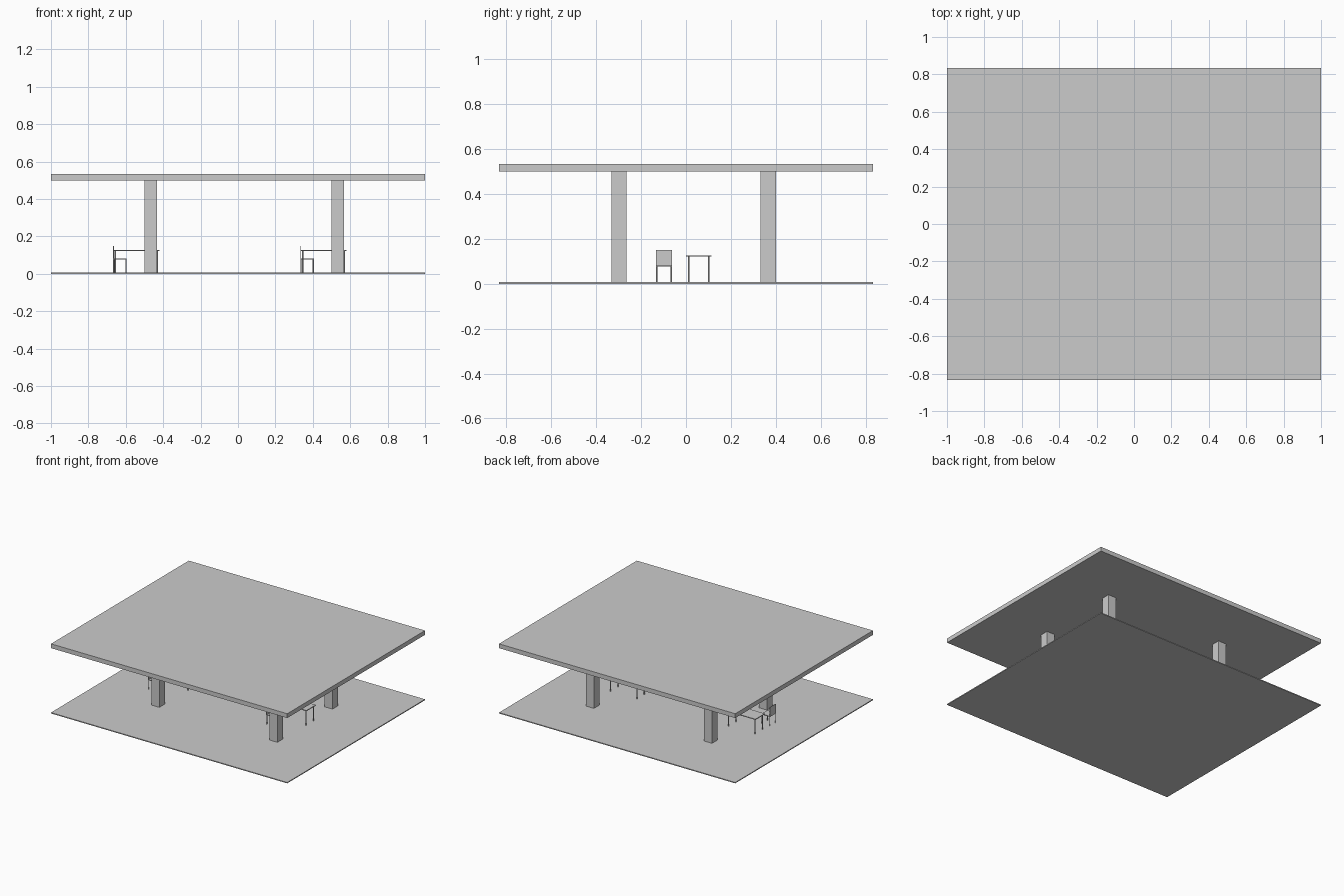
import bpy

if "Cube" in bpy.data.objects:
    bpy.data.objects.remove(bpy.data.objects["Cube"])

grey = bpy.data.materials.new("light_grey")
grey.diffuse_color = (0.6, 0.6, 0.6, 1)
grey.use_nodes = True
grey.node_tree.nodes["Principled BSDF"].inputs["Base Color"].default_value = grey.diffuse_color
FLOOR = 0.007


def box(name, x, y, z):
    """Box from (min, max) ranges on each axis."""
    ranges = (x, y, z)
    bpy.ops.mesh.primitive_cube_add(size=1, location=[(a + b) / 2 for a, b in ranges])
    ob = bpy.context.object
    ob.name = name
    ob.scale = [b - a for a, b in ranges]
    bpy.ops.object.transform_apply(location=False, rotation=False, scale=True)
    ob.data.materials.append(grey)
    return ob


def legs(name, xs, ys, top, radius):
    """Four slim round legs standing on the floor."""
    for x in xs:
        for y in ys:
            bpy.ops.mesh.primitive_cylinder_add(
                vertices=12, radius=radius, depth=top - FLOOR,
                location=(x, y, (top + FLOOR) / 2))
            ob = bpy.context.object
            ob.name = name
            ob.data.materials.append(grey)
            bpy.ops.object.shade_smooth_by_angle()


# Floor and roof slabs
box("floor_slab", (-1, 1), (-0.833, 0.833), (0, FLOOR))
box("roof_slab", (-1, 1), (-0.833, 0.833), (0.5, 0.533))

# Four square columns
for x in (-0.5, 0.5):
    for y in (-0.333, 0.333):
        box("column", (x, x + 0.067), (y, y + 0.067), (FLOOR, 0.5))

# Two sets of table and chair
for x in (-0.667, 0.333):
    box("table_top", (x, x + 0.247), (0, 0.113), (0.121, 0.127))
    legs("table_leg", (x + 0.012, x + 0.235), (0.012, 0.101), 0.121, 0.004)

    box("chair_seat", (x, x + 0.072), (-0.134, -0.062), (0.077, 0.082))
    box("chair_back", (x, x + 0.004), (-0.134, -0.062), (0.082, 0.15))
    legs("chair_leg", (x + 0.003, x + 0.069), (-0.131, -0.065), 0.077, 0.003)
